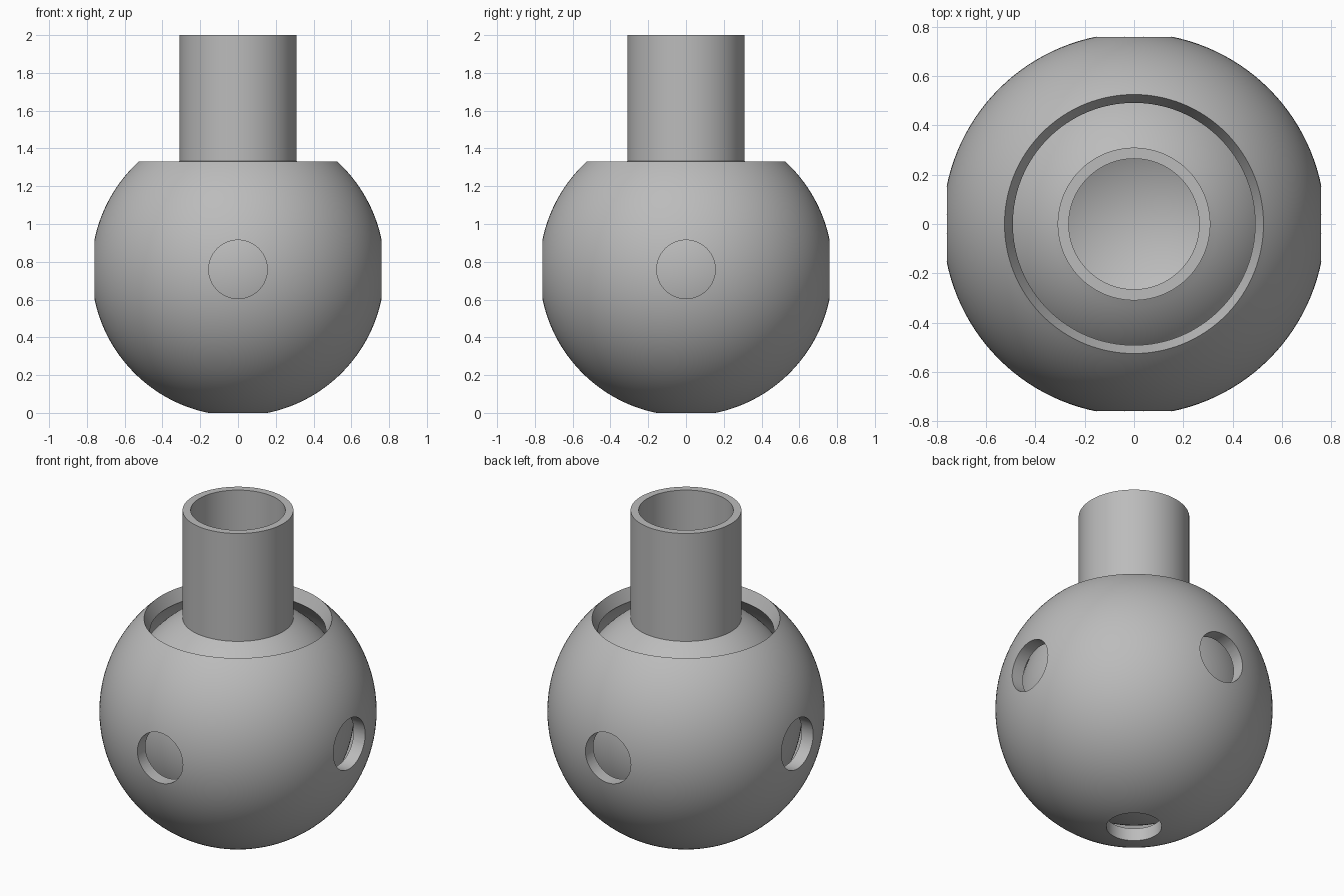
import bpy, bmesh
from math import sin, cos, asin, pi, radians
from mathutils import Matrix

cube = bpy.data.objects.get("Cube")
if cube:
    bpy.data.objects.remove(cube, do_unlink=True)

CENTRE = 0.76                      # height of the ball centre
SHELL_OUT, SHELL_IN = 0.776, 0.70
BALL_OUT, BALL_IN = 0.652, 0.607
TUBE_OUT, TUBE_IN = 0.31, 0.265
HOLE = 0.155
STEPS = 128

grey = bpy.data.materials.new("plain grey")
grey.use_nodes = True
grey.diffuse_color = (0.5, 0.5, 0.5, 1)
grey.node_tree.nodes["Principled BSDF"].inputs["Base Color"].default_value = grey.diffuse_color


def arc(radius, start, end, n=56):
    """Profile points on a circle, angles measured up from straight down."""
    return [(radius * sin(start + (end - start) * i / n),
             CENTRE - radius * cos(start + (end - start) * i / n)) for i in range(n + 1)]


def lathe(name, profile, closed):
    """Spin an (r, z) profile about the z axis."""
    bm = bmesh.new()
    verts = [bm.verts.new((max(r, 0), 0, z)) for r, z in profile]
    pairs = list(zip(verts, verts[1:])) + ([(verts[-1], verts[0])] if closed else [])
    edges = [bm.edges.new(p) for p in pairs]
    bmesh.ops.spin(bm, geom=verts + edges, axis=(0, 0, 1), cent=(0, 0, 0),
                   angle=2 * pi, steps=STEPS)
    bmesh.ops.remove_doubles(bm, verts=bm.verts, dist=1e-5)
    bmesh.ops.recalc_face_normals(bm, faces=bm.faces)
    mesh = bpy.data.meshes.new(name)
    bm.to_mesh(mesh)
    bm.free()
    mesh.materials.append(grey)
    obj = bpy.data.objects.new(name, mesh)
    bpy.context.collection.objects.link(obj)
    return obj


def smooth(obj):
    bpy.ops.object.select_all(action="DESELECT")
    obj.select_set(True)
    bpy.context.view_layer.objects.active = obj
    bpy.ops.object.shade_smooth_by_angle(angle=radians(30))


# Socket shell: open bottom hole, flared mouth at the top
shell = lathe("socket_shell",
              arc(SHELL_OUT, asin(HOLE / SHELL_OUT), pi - asin(0.526 / SHELL_OUT))
              + arc(SHELL_IN, pi - asin(0.492 / SHELL_IN), asin(HOLE / SHELL_IN)), True)

# Four round holes through the sides of the shell
bm = bmesh.new()
for axis in "XY":
    for side in (-1, 1):
        place = (Matrix.Translation((0, 0, CENTRE)) @ Matrix.Rotation(side * pi / 2, 4, axis)
                 @ Matrix.Translation((0, 0, SHELL_IN)))
        bmesh.ops.create_cone(bm, cap_ends=True, segments=64, radius1=HOLE, radius2=HOLE,
                              depth=0.4, matrix=place)
cutter_mesh = bpy.data.meshes.new("hole_cutter")
bm.to_mesh(cutter_mesh)
bm.free()
cutter_mesh.materials.append(grey)
cutter = bpy.data.objects.new("hole_cutter", cutter_mesh)
cutter.hide_render = True
bpy.context.collection.objects.link(cutter)

cut = shell.modifiers.new("holes", "BOOLEAN")
cut.operation, cut.solver, cut.object = "DIFFERENCE", "EXACT", cutter
bpy.context.view_layer.objects.active = shell
shell.select_set(True)
bpy.ops.object.modifier_apply(modifier=cut.name)
bpy.data.objects.remove(cutter, do_unlink=True)
smooth(shell)

# Hollow ball joined to its open tube
ball = lathe("hollow_ball_and_tube",
             arc(BALL_OUT, 0, pi - asin(TUBE_OUT / BALL_OUT))
             + [(TUBE_OUT, 2), (TUBE_IN, 2)]
             + arc(BALL_IN, pi - asin(TUBE_IN / BALL_IN), 0), False)
smooth(ball)
